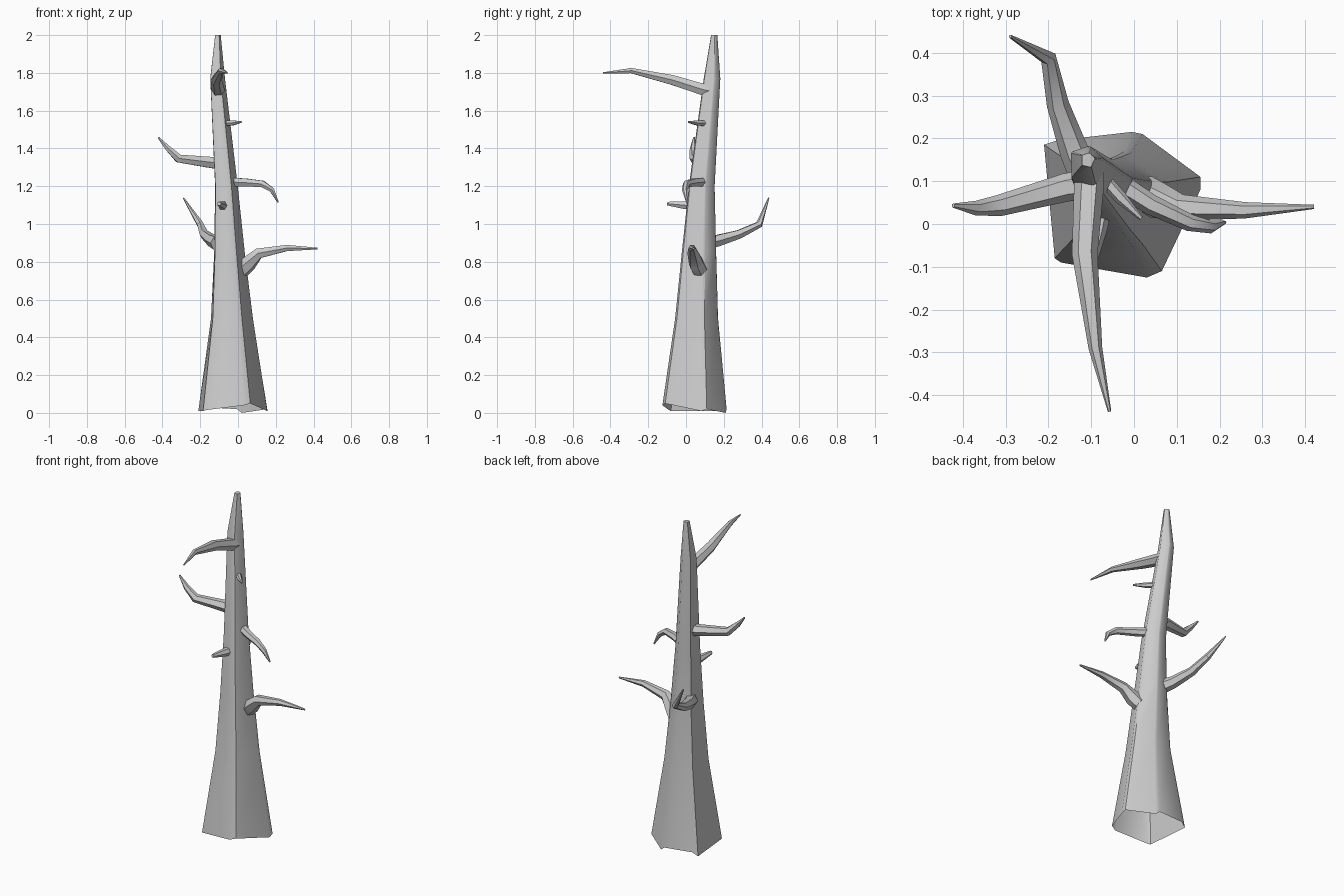
import bpy, bmesh, math
from mathutils import Vector


def finish(name, rings, angle, cap_start=False):
    """Bridge a list of equal rings into a smooth-shaded tube with a closed tip."""
    bm = bmesh.new()
    loops = [[bm.verts.new(p) for p in ring] for ring in rings]
    n = len(loops[0])
    for a, b in zip(loops, loops[1:]):
        for i in range(n):
            j = (i + 1) % n
            bm.faces.new((a[i], a[j], b[j], b[i]))
    bm.faces.new(loops[-1])
    if cap_start:
        bm.faces.new(loops[0][::-1])
    mesh = bpy.data.meshes.new(name)
    bm.to_mesh(mesh)
    bm.free()
    ob = bpy.data.objects.new(name, mesh)
    bpy.context.collection.objects.link(ob)
    bpy.ops.object.select_all(action='DESELECT')
    ob.select_set(True)
    bpy.context.view_layer.objects.active = ob
    bpy.ops.object.shade_smooth_by_angle(angle=math.radians(angle))
    return ob


# Trunk: flared five-cornered foot with blunt corners, rounding off upwards
foot = [(0.155, 0.08, 0.01), (0.155, 0.11, 0.02), (0.02, 0.21, 0.0), (-0.005, 0.215, 0.02),
        (-0.18, 0.195, 0.03), (-0.21, 0.185, 0.01), (-0.185, -0.08, 0.01),
        (-0.17, -0.09, 0.015), (0.03, -0.125, 0.04), (0.065, -0.11, 0.05)]
unit = [((x + 0.0275) / 0.1825, (y - 0.045) / 0.17) for x, y, z in foot]

# height, x min, x max, y min, y max, roundness
levels = [(0.50, -0.155, 0.08, -0.06, 0.17, 0.45),
          (0.85, -0.14, 0.037, -0.025, 0.16, 0.7),
          (1.20, -0.135, 0.0, 0.012, 0.152, 0.9),
          (1.77, -0.157, -0.068, 0.092, 0.182, 1.0),
          (2.00, -0.125, -0.091, 0.132, 0.166, 1.0)]
rings = [foot]
for z, x0, x1, y0, y1, t in levels:
    ring = []
    for u, v in unit:
        r = math.hypot(u, v)
        k = (1 - t) + t / r
        ring.append(((x0 + x1) / 2 + u * k * (x1 - x0) / 2,
                     (y0 + y1) / 2 + v * k * (y1 - y0) / 2, z))
    rings.append(ring)
finish("trunk", rings, 40)


def branch(name, path, sides=6):
    """Tapered tube along (x, y, z, radius) points."""
    pts = [Vector(p[:3]) for p in path]
    rings = []
    for i, p in enumerate(pts):
        d = Vector()
        if i > 0:
            d += (p - pts[i - 1]).normalized()
        if i < len(pts) - 1:
            d += (pts[i + 1] - p).normalized()
        d.normalize()
        side = d.cross(Vector((0, 0, 1))).normalized()
        up = side.cross(d)
        # ring runs counter-clockwise about the path direction
        rings.append([p + path[i][3] * (math.cos(a) * side - math.sin(a) * up)
                      for a in (-2 * math.pi * k / sides for k in range(sides))][::-1])
    ob = finish(name, rings, 45, cap_start=True)
    bm = bmesh.new()
    bm.from_mesh(ob.data)
    bmesh.ops.recalc_face_normals(bm, faces=bm.faces)
    bm.to_mesh(ob.data)
    bm.free()


# Long bent branches
branch("lower_right_branch", [(0.02, 0.075, 0.755, 0.042), (0.055, 0.055, 0.79, 0.043),
                              (0.11, 0.038, 0.845, 0.031),
                              (0.26, 0.032, 0.873, 0.019), (0.42, 0.04, 0.87, 0.005)])
branch("middle_right_branch", [(-0.03, 0.09, 1.222, 0.026), (0.04, 0.045, 1.22, 0.024),
                               (0.13, 0.003, 1.212, 0.02), (0.18, -0.007, 1.18, 0.015),
                               (0.212, 0.004, 1.115, 0.004)])
branch("left_branch", [(-0.09, 0.095, 1.32, 0.036), (-0.16, 0.085, 1.328, 0.033),
                       (-0.315, 0.043, 1.347, 0.025), (-0.37, 0.037, 1.40, 0.017),
                       (-0.422, 0.043, 1.458, 0.005)])
branch("back_branch", [(-0.11, 0.11, 0.90, 0.04), (-0.14, 0.17, 0.913, 0.034),
                       (-0.178, 0.28, 0.945, 0.026),
                       (-0.2, 0.388, 0.998, 0.019), (-0.289, 0.438, 1.138, 0.004)])
branch("top_front_branch", [(-0.105, 0.15, 1.70, 0.036), (-0.105, 0.09, 1.712, 0.035),
                            (-0.115, -0.07, 1.762, 0.03),
                            (-0.09, -0.29, 1.812, 0.016), (-0.057, -0.438, 1.80, 0.004)])

# Short broken stubs
branch("upper_stub", [(-0.075, 0.11, 1.532, 0.016), (-0.03, 0.06, 1.535, 0.015),
                      (0.017, 0.013, 1.54, 0.005)])
branch("front_stub", [(-0.075, 0.05, 1.095, 0.026), (-0.085, -0.01, 1.1, 0.023),
                      (-0.1, -0.098, 1.108, 0.011)])
